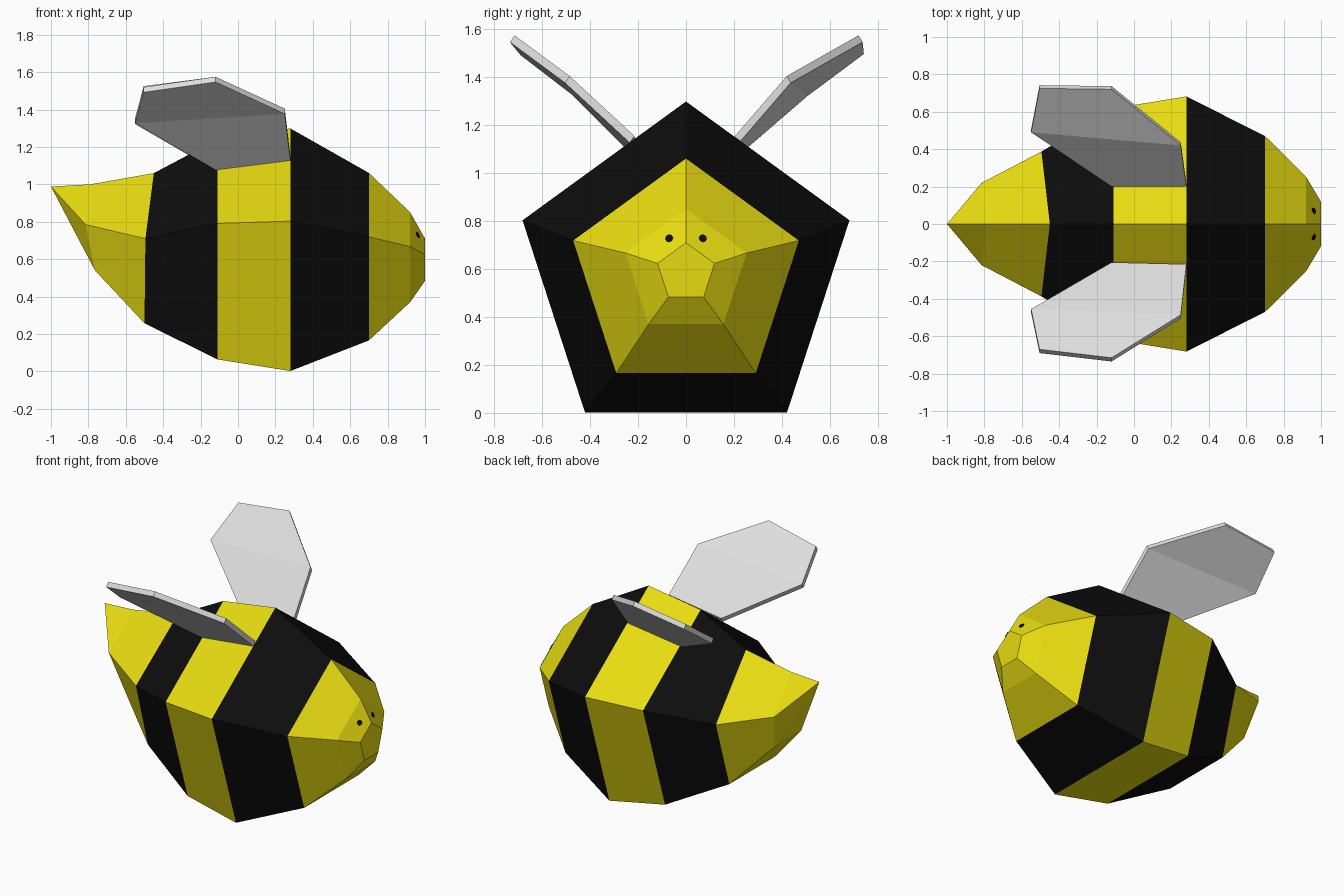
import bpy, bmesh, math
from mathutils import Vector

if "Cube" in bpy.data.objects:
    bpy.data.objects.remove(bpy.data.objects["Cube"])


def material(name, rgb):
    m = bpy.data.materials.new(name)
    m.diffuse_color = (*rgb, 1)
    m.use_nodes = True
    m.node_tree.nodes["Principled BSDF"].inputs["Base Color"].default_value = m.diffuse_color
    return m


yellow = material("yellow", (0.95, 0.84, 0.006))
black = material("black", (0.004, 0.004, 0.004))
grey = material("light grey", (0.74, 0.74, 0.74))


def finish(bm, name, *mats):
    bmesh.ops.recalc_face_normals(bm, faces=bm.faces[:])
    me = bpy.data.meshes.new(name)
    bm.to_mesh(me)
    bm.free()
    for m in mats:
        me.materials.append(m)
    ob = bpy.data.objects.new(name, me)
    bpy.context.collection.objects.link(ob)
    return ob


# Body: pentagon rings along x, striped between rings
def pentagon(x, r, zc):
    return [Vector((x, r * math.sin(a), zc + r * math.cos(a)))
            for a in (math.tau * i / 5 for i in range(5))]


def uneven(top, side, low):
    """Ring from top (x, z), side (x, y, z) and low (x, y, z) corners."""
    (xs, ys, zs), (xl, yl, zl) = side, low
    return [Vector(p) for p in ((top[0], 0, top[1]), (xs, ys, zs), (xl, yl, zl),
                                (xl, -yl, zl), (xs, -ys, zs))]


rings = [
    uneven((-0.79, 1.0), (-0.815, 0.22, 0.785), (-0.765, 0.14, 0.54)),
    uneven((-0.45, 1.06), (-0.495, 0.387, 0.71), (-0.50, 0.25, 0.257)),
    pentagon(-0.11, 0.65, 0.59),
    pentagon(0.28, 0.717, 0.582),
    pentagon(0.70, 0.495, 0.566),
    pentagon(0.92, 0.266, 0.585),
    pentagon(1.0, 0.125, 0.585),
]
stripe = [0, 1, 0, 1, 0, 0]
bm = bmesh.new()
loops = [[bm.verts.new(p) for p in r] for r in rings]
tip = bm.verts.new((-1.0, 0, 0.988))
for i in range(5):
    j = (i + 1) % 5
    bm.faces.new((tip, loops[0][i], loops[0][j]))
    for k, s in enumerate(stripe):
        a, b = loops[k], loops[k + 1]
        bm.faces.new((a[i], a[j], b[j], b[i])).material_index = s
bm.faces.new(loops[-1])
finish(bm, "striped_body", yellow, black)


# Wings: hexagonal slabs with a slight fold
def wing(name, pts, offset):
    bm = bmesh.new()
    up = [bm.verts.new(p) for p in pts]
    lo = [bm.verts.new(Vector(p) + Vector(offset)) for p in pts]
    for q in ((0, 1, 2, 5), (2, 3, 4, 5)):
        bm.faces.new([up[i] for i in q])
        bm.faces.new([lo[i] for i in reversed(q)])
    for i in range(6):
        j = (i + 1) % 6
        bm.faces.new((up[i], lo[i], lo[j], up[j]))
    finish(bm, name, grey)


wing("back_wing", [(-0.12, 0.20, 1.10), (0.28, 0.20, 1.15), (0.25, 0.42, 1.405),
                   (-0.12, 0.72, 1.575), (-0.505, 0.725, 1.525), (-0.55, 0.49, 1.35)],
     (0, 0.017, -0.028))
wing("front_wing", [(-0.12, -0.205, 1.105), (0.28, -0.215, 1.155), (0.25, -0.485, 1.405),
                    (-0.12, -0.715, 1.575), (-0.505, -0.67, 1.52), (-0.55, -0.455, 1.355)],
     (0, -0.02, -0.028))

# Eyes: tiny discs lying on the upper face facets
for side, name in ((1, "left_eye"), (-1, "right_eye")):
    a, b = rings[5][0], rings[6][0]
    c = Vector((rings[5][1].x, side * rings[5][1].y, rings[5][1].z))
    n = (b - a).cross(c - a).normalized()
    if n.x < 0:
        n = -n
    y, z = side * 0.07, 0.728
    x = a.x - (n.y * (y - a.y) + n.z * (z - a.z)) / n.x
    bm = bmesh.new()
    bmesh.ops.create_cone(bm, cap_ends=True, segments=10, radius1=0.017,
                          radius2=0.017, depth=0.008)
    ob = finish(bm, name, black)
    ob.rotation_euler = n.to_track_quat('Z', 'Y').to_euler()
    ob.location = (x, y, z)
